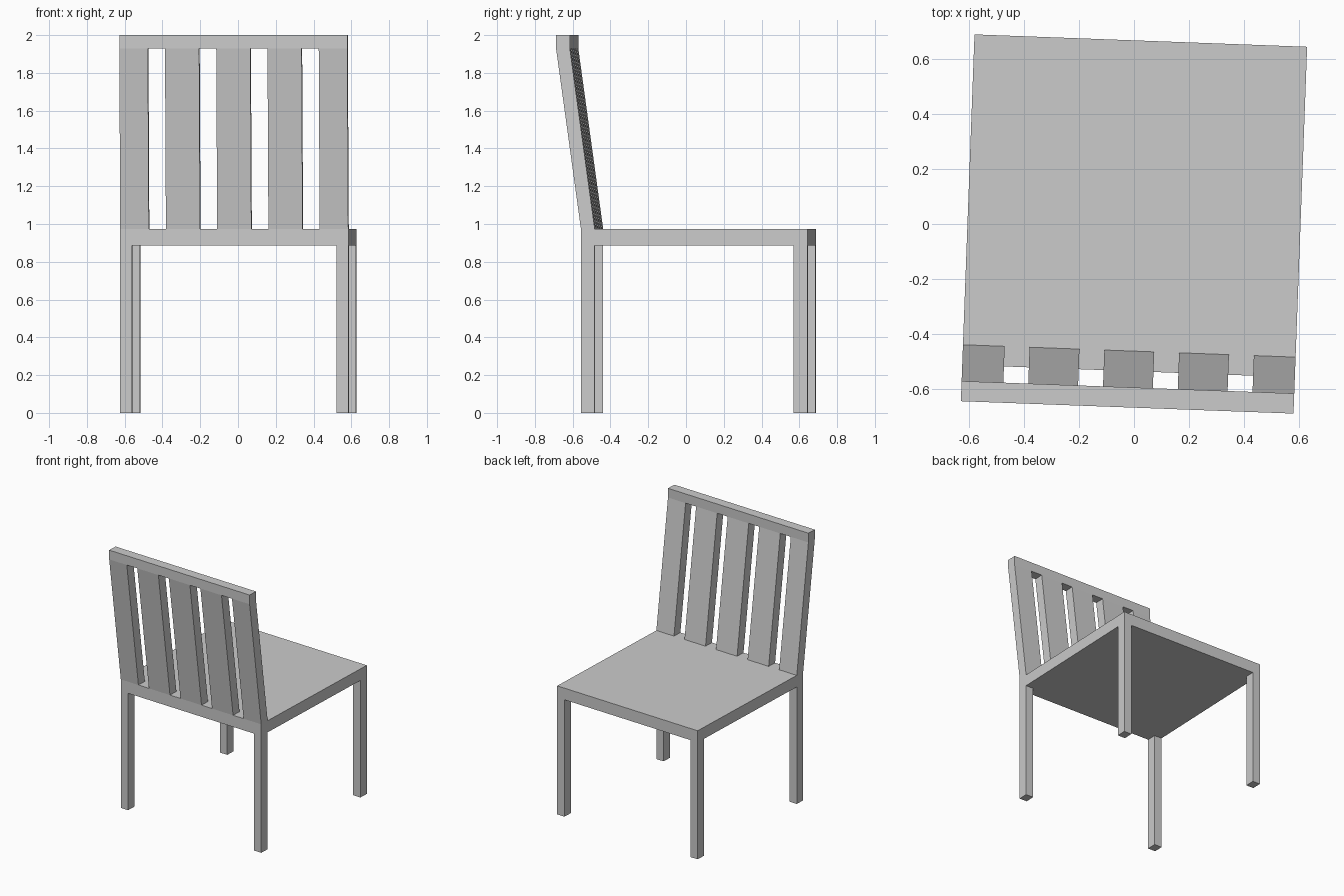
import bpy, bmesh, math

if "Cube" in bpy.data.objects:
    bpy.data.objects.remove(bpy.data.objects["Cube"])

TURN = math.radians(-2.13)   # the whole chair is turned slightly about z
HALF_W = 0.604               # half width
FRONT, BACK = 0.666, -0.534  # seat extents along its depth
SEAT_LOW, SEAT_TOP = 0.885, 0.973
RAIL_LOW, TOP = 1.93, 2.0
DEPTH = 0.073                # depth of legs, slats and rail
RAIL_BACK = -0.666


def prism(name, x0, x1, bottom, top):
    """Block between two (y0, y1, z) levels; differing y values make it lean."""
    bm = bmesh.new()
    bmesh.ops.create_cube(bm, size=2)
    for v in bm.verts:
        y0, y1, z = top if v.co.z > 0 else bottom
        v.co = (x1 if v.co.x > 0 else x0, y1 if v.co.y > 0 else y0, z)
    mesh = bpy.data.meshes.new(name)
    bm.to_mesh(mesh)
    bm.free()
    ob = bpy.data.objects.new(name, mesh)
    ob.rotation_euler.z = TURN
    bpy.context.collection.objects.link(ob)
    return ob


# Seat slab
prism("seat", -HALF_W, HALF_W, (BACK, FRONT, SEAT_LOW), (BACK, FRONT, SEAT_TOP))

# Four legs, flush with the seat corners
LEG_W = 0.062
for row, y in (("front", FRONT - DEPTH), ("back", BACK)):
    for side, x in (("left", -HALF_W), ("right", HALF_W - LEG_W)):
        prism(f"{row}_leg_{side}", x, x + LEG_W,
              (y, y + DEPTH, 0), (y, y + DEPTH, SEAT_LOW))

# Five leaning back slats; the outer two are trimmed to the seat width
SLAT_W, PITCH = 0.181, 0.2715
for i in range(-2, 3):
    x0 = max(i * PITCH - SLAT_W / 2, -HALF_W)
    x1 = min(i * PITCH + SLAT_W / 2, HALF_W)
    prism(f"back_slat_{i + 3}", x0, x1,
          (BACK, BACK + DEPTH, SEAT_TOP),
          (RAIL_BACK, RAIL_BACK + DEPTH, RAIL_LOW))

# Upright top rail
prism("top_rail", -HALF_W, HALF_W,
      (RAIL_BACK, RAIL_BACK + DEPTH, RAIL_LOW),
      (RAIL_BACK, RAIL_BACK + DEPTH, TOP))
